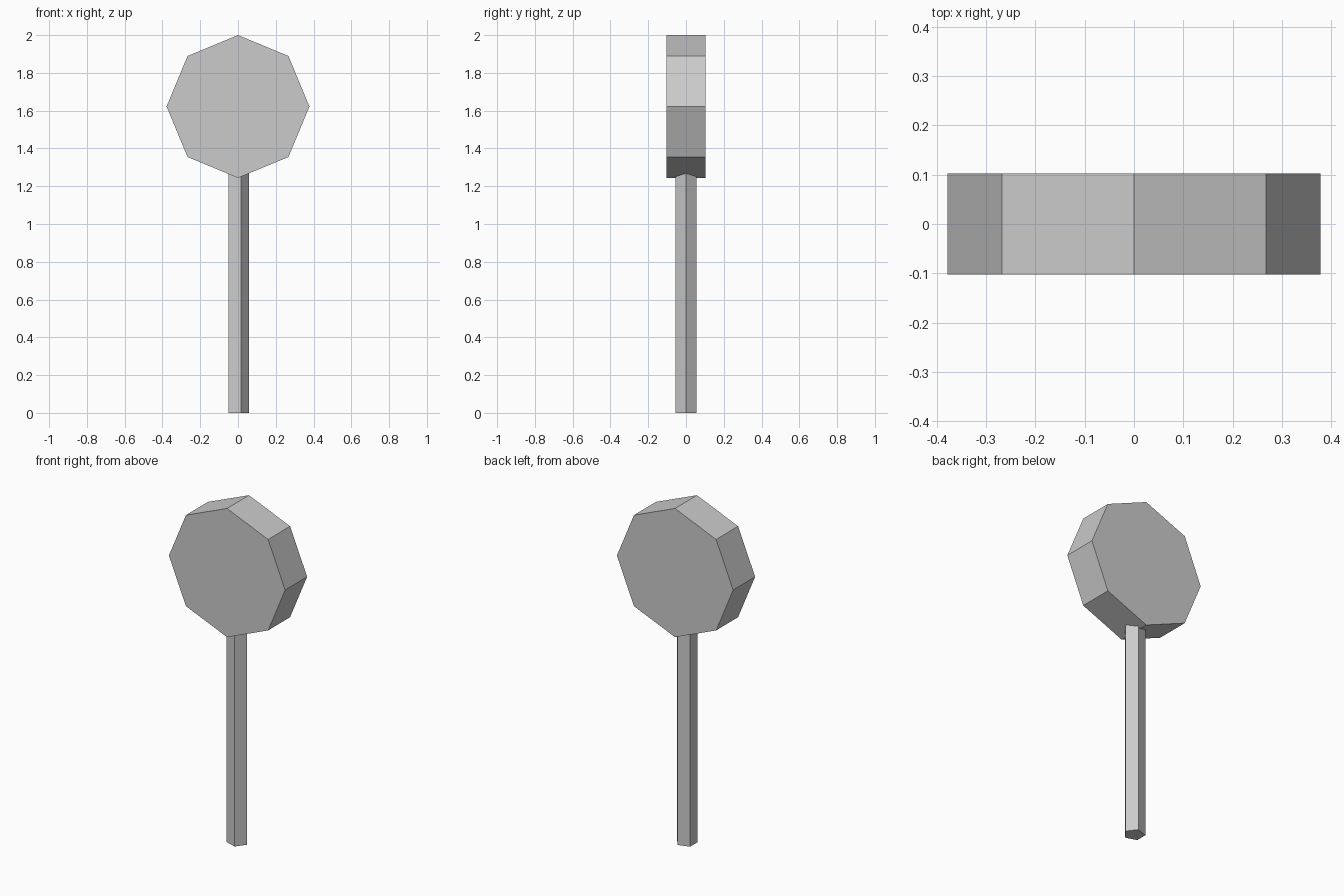
import bpy, bmesh
from math import cos, sin, tau

if "Cube" in bpy.data.objects:
    bpy.data.objects.remove(bpy.data.objects["Cube"])


def prism(name, sides, place, low, high):
    """Extrude a regular polygon; place(cos, sin, t) gives each corner."""
    bm = bmesh.new()
    rings = [[bm.verts.new(place(cos(tau * i / sides), sin(tau * i / sides), t))
              for i in range(sides)] for t in (low, high)]
    for i in range(sides):
        j = (i + 1) % sides
        bm.faces.new((rings[0][i], rings[0][j], rings[1][j], rings[1][i]))
    for ring in rings:
        bm.faces.new(ring)
    bmesh.ops.recalc_face_normals(bm, faces=bm.faces)
    mesh = bpy.data.meshes.new(name)
    bm.to_mesh(mesh)
    bm.free()
    obj = bpy.data.objects.new(name, mesh)
    bpy.context.collection.objects.link(obj)
    return obj


# Five-sided pole, running up into the head
R = 0.06
prism("pole", 5, lambda c, s, t: (R * c - 0.002, 0.058 * s, t), 0.0, 1.4)

# Eight-sided disc head, corner pointing up
HEAD_R = 0.378
prism("head", 8, lambda c, s, t: (HEAD_R * s, t, 2 - HEAD_R + HEAD_R * c), -0.102, 0.102)
